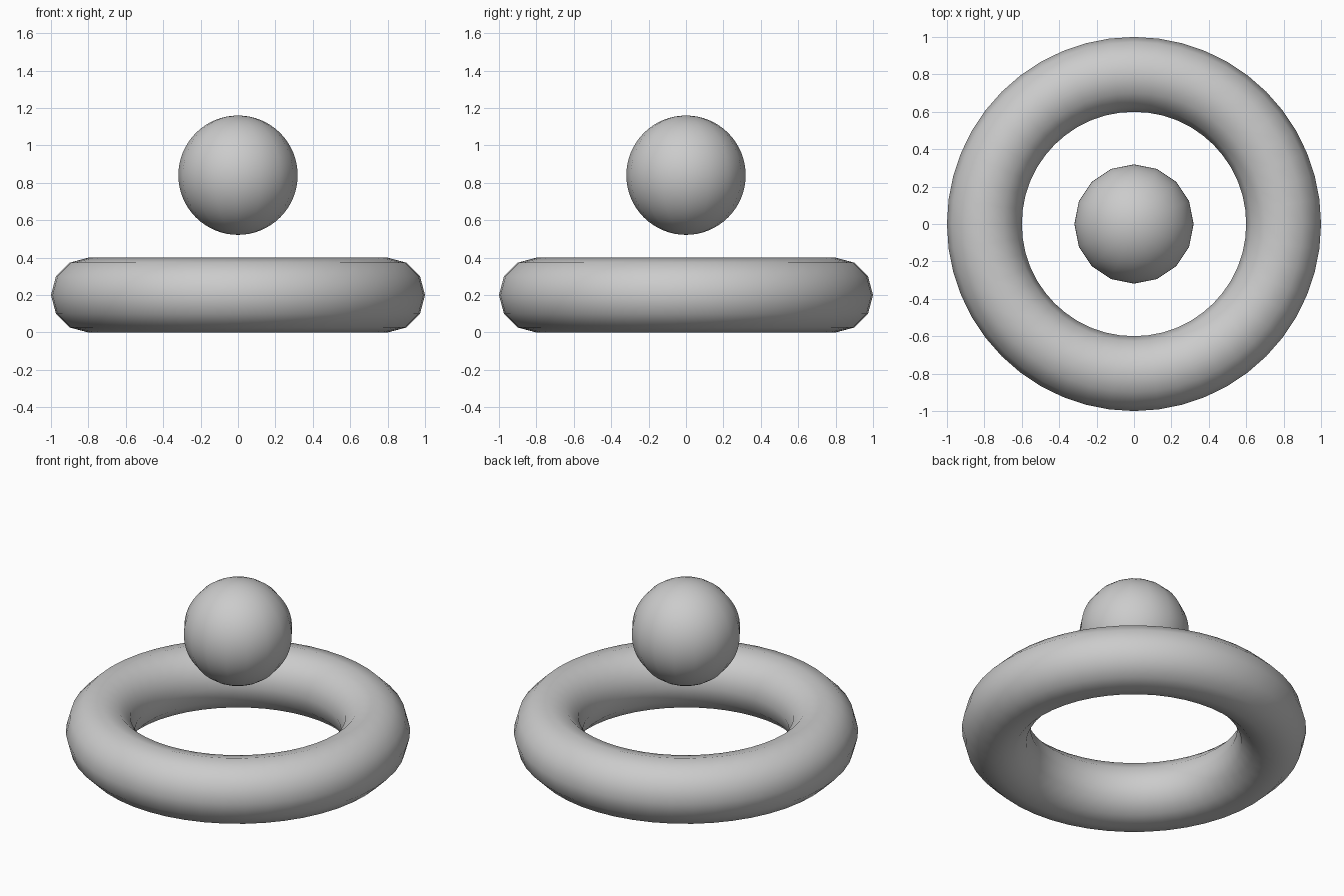
import bpy

if "Cube" in bpy.data.objects:
    bpy.data.objects.remove(bpy.data.objects["Cube"])

# Ring lying on the ground
bpy.ops.mesh.primitive_torus_add(major_radius=0.8, minor_radius=0.2,
                                 major_segments=48, minor_segments=12,
                                 location=(0, 0, 0.2))
ring = bpy.context.object
ring.name = "ring"
bpy.ops.object.shade_smooth()

# Ball floating above the ring centre
bpy.ops.mesh.primitive_uv_sphere_add(segments=16, ring_count=32, radius=0.319,
                                     location=(0, 0, 0.841))
ball = bpy.context.object
ball.name = "ball"
bpy.ops.object.shade_smooth()
